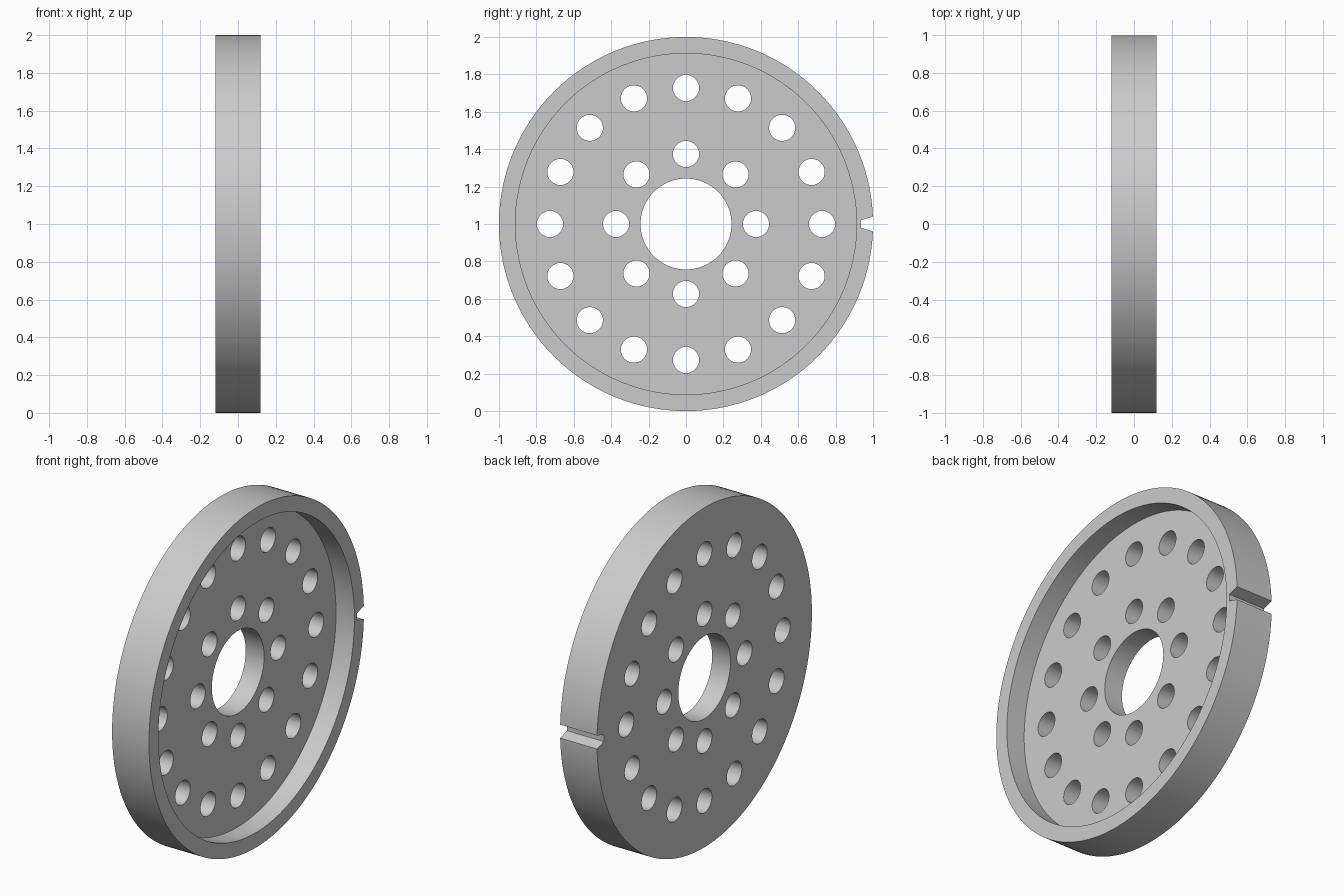
import bpy, bmesh
from math import cos, sin, tau, radians
from mathutils import Matrix

HALF = 0.12          # half thickness
FLOOR = 0.0          # level of the recessed face
OUTER, RIM, BORE = 1.0, 0.912, 0.243
HOLE = 0.07

cube = bpy.data.objects.get("Cube")
if cube:
    bpy.data.objects.remove(cube, do_unlink=True)

gray = bpy.data.materials.new("light_gray_metal")
gray.use_nodes = True
color = (0.6, 0.6, 0.6, 1)
gray.diffuse_color = color
gray.node_tree.nodes["Principled BSDF"].inputs["Base Color"].default_value = color


def make_object(name, bm):
    """Turn the axis from z to x, lift to stand on the floor, and link."""
    bmesh.ops.recalc_face_normals(bm, faces=bm.faces)
    bm.transform(Matrix.Translation((0, 0, OUTER)) @ Matrix.Rotation(radians(90), 4, 'Y'))
    mesh = bpy.data.meshes.new(name)
    bm.to_mesh(mesh)
    bm.free()
    mesh.materials.append(gray)
    obj = bpy.data.objects.new(name, mesh)
    bpy.context.collection.objects.link(obj)
    return obj


# Disc with raised rim and central bore, turned from one profile
bm = bmesh.new()
profile = [(BORE, -HALF), (OUTER, -HALF), (OUTER, HALF),
           (RIM, HALF), (RIM, FLOOR), (BORE, FLOOR)]
verts = [bm.verts.new((r, 0, z)) for r, z in profile]
edges = [bm.edges.new((v, verts[i - 1])) for i, v in enumerate(verts)]
bmesh.ops.spin(bm, geom=verts + edges, cent=(0, 0, 0), axis=(0, 0, 1),
               angle=tau, steps=128, use_merge=True)
bmesh.ops.remove_doubles(bm, verts=bm.verts, dist=1e-5)
disc = make_object("perforated_disc", bm)

# Cutters: two rings of round holes
bm = bmesh.new()
for count, radius in ((16, 0.727), (8, 0.374)):
    for i in range(count):
        a = tau * i / count
        bmesh.ops.create_cone(
            bm, cap_ends=True, segments=32, radius1=HOLE, radius2=HOLE, depth=0.5,
            matrix=Matrix.Translation((radius * cos(a), radius * sin(a), 0)))

# Cutter: tapered notch through the rim edge
slope = 0.02 / 0.064
outline = [(-0.02, 0.936), (0.02, 0.936),
           (0.02 + slope * 0.164, 1.1), (-0.02 - slope * 0.164, 1.1)]
base = bm.faces.new([bm.verts.new((x, y, -0.25)) for x, y in outline])
top = bmesh.ops.extrude_face_region(bm, geom=[base])["geom"]
bmesh.ops.translate(bm, vec=(0, 0, 0.5),
                    verts=[v for v in top if isinstance(v, bmesh.types.BMVert)])
# Extruding keeps the base face, closing the prism
if not base.is_valid:
    bmesh.ops.holes_fill(bm, edges=bm.edges)
cutter = make_object("hole_cutter", bm)
cutter.hide_render = True

# Cut the holes and notch, then shade
cut = disc.modifiers.new("holes", 'BOOLEAN')
cut.operation = 'DIFFERENCE'
cut.solver = 'EXACT'
cut.object = cutter
bpy.ops.object.select_all(action='DESELECT')
disc.select_set(True)
bpy.context.view_layer.objects.active = disc
bpy.ops.object.modifier_apply(modifier=cut.name)
bpy.data.objects.remove(cutter, do_unlink=True)
bpy.ops.object.shade_smooth_by_angle(angle=radians(30))
